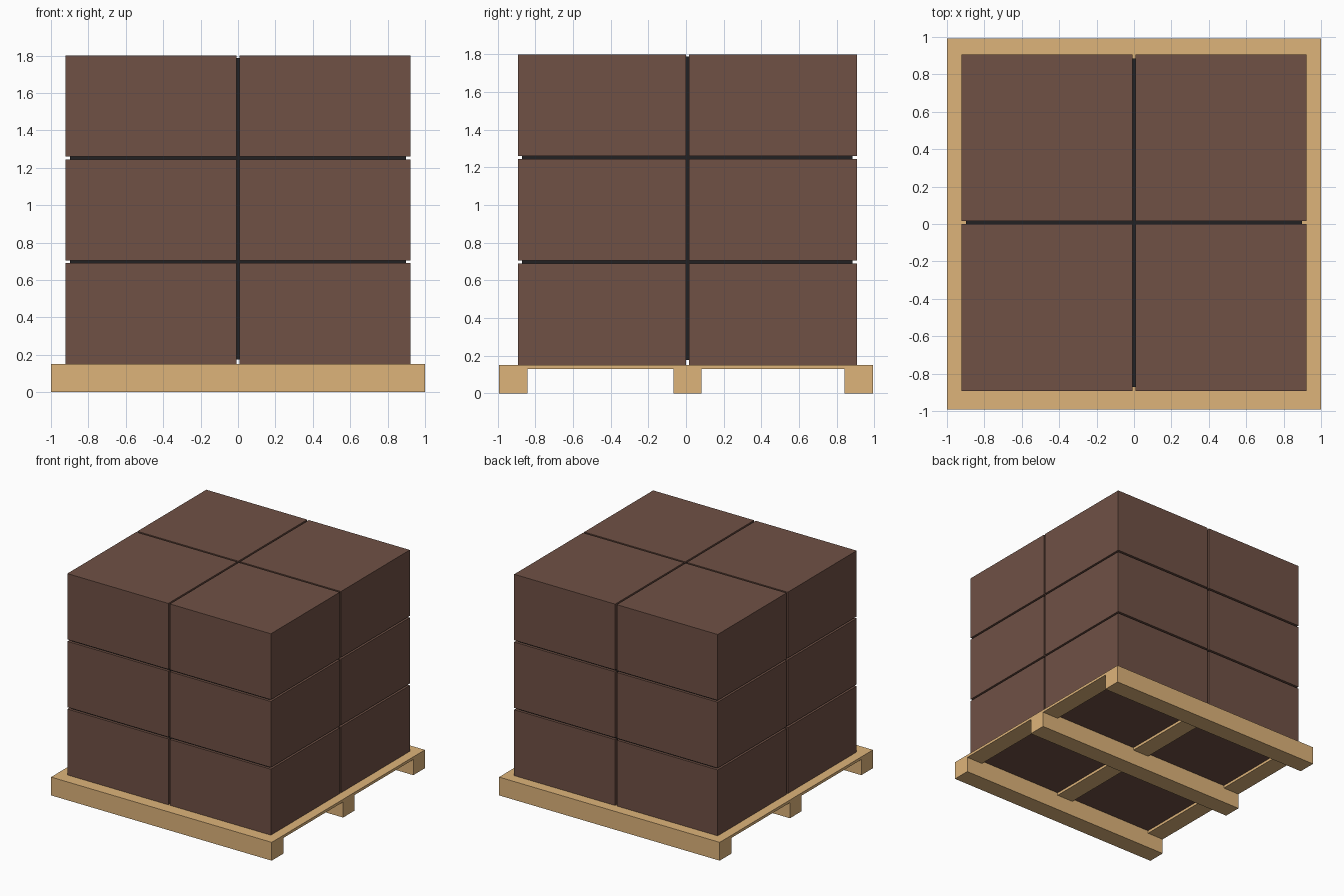
import bpy
import bmesh

if "Cube" in bpy.data.objects:
    bpy.data.objects.remove(bpy.data.objects["Cube"])


def material(name, rgb):
    m = bpy.data.materials.new(name)
    m.diffuse_color = (*rgb, 1)
    m.use_nodes = True
    m.node_tree.nodes["Principled BSDF"].inputs["Base Color"].default_value = m.diffuse_color
    return m


CARTON = material("carton_brown", (0.160, 0.082, 0.060))
WOOD = material("pale_wood", (0.730, 0.456, 0.195))
DARK = material("dark_core", (0.016, 0.015, 0.016))


def block(name, x, y, z, mat):
    """Box spanning the (low, high) ranges on each axis."""
    bm = bmesh.new()
    bmesh.ops.create_cube(bm, size=1)
    for v in bm.verts:
        v.co = [r[0] if c < 0 else r[1] for c, r in zip(v.co, (x, y, z))]
    mesh = bpy.data.meshes.new(name)
    bm.to_mesh(mesh)
    bm.free()
    mesh.materials.append(mat)
    obj = bpy.data.objects.new(name, mesh)
    bpy.context.collection.objects.link(obj)
    return obj


DECK = 0.15      # top of the pallet
BEAM = 0.15      # width of runners and slats
MID_Y = 0.0075   # the load and middle runner sit slightly off centre
GAP = 0.015      # space between cartons

# Pallet runners, front to back
runners = [(-0.992, -0.842), (MID_Y - BEAM / 2, MID_Y + BEAM / 2), (0.842, 0.992)]
for name, y in zip(("front", "middle", "back"), runners):
    block(f"pallet_runner_{name}", (-1, 1), y, (0, DECK), WOOD)

# Thin cross slats bridging the runners
for side, cx in (("left", -1 + BEAM / 2), ("middle", 0), ("right", 1 - BEAM / 2)):
    for bay, (a, b) in zip(("front", "back"), zip(runners, runners[1:])):
        block(f"pallet_slat_{side}_{bay}", (cx - BEAM / 2, cx + BEAM / 2),
              (a[1], b[0]), (DECK - 0.022, DECK), WOOD)

# Cartons: two by two, three layers
W, D, H = 0.915, 0.892, 0.54
for layer in range(3):
    z = DECK + layer * (H + GAP)
    for i in range(2):
        x = -GAP / 2 - W + i * (W + GAP)
        for j in range(2):
            y = MID_Y - GAP / 2 - D + j * (D + GAP)
            block(f"carton_{layer}_{i}_{j}", (x, x + W), (y, y + D), (z, z + H), CARTON)

# Dark core filling the gaps, set back from the outside
block("dark_core", (-0.898, 0.898), (MID_Y - 0.878, MID_Y + 0.878), (0.176, 1.788), DARK)
